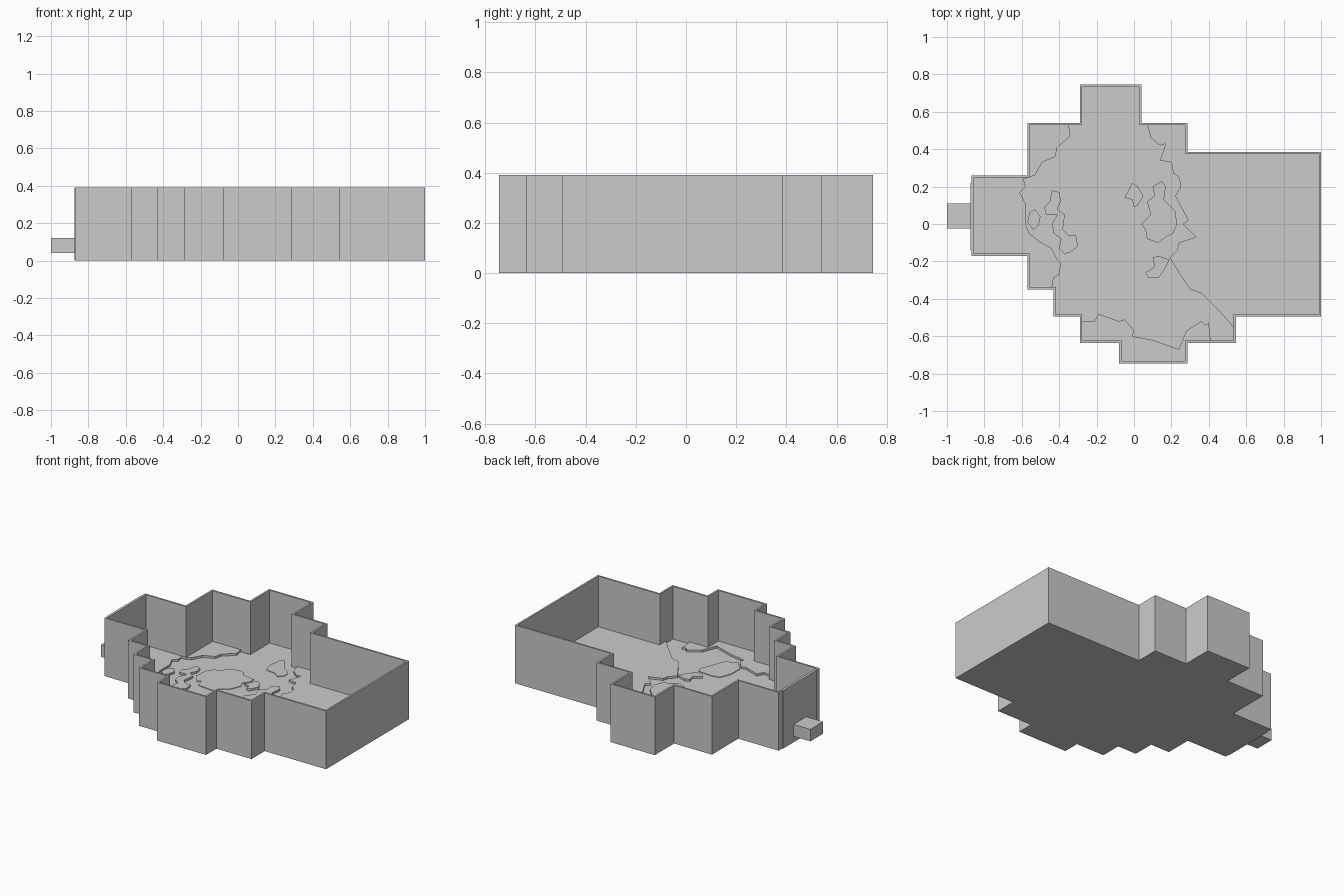
import bpy, bmesh
from mathutils import Vector

if "Cube" in bpy.data.objects:
    bpy.data.objects.remove(bpy.data.objects["Cube"])

WALL, HEIGHT = 0.012, 0.39
WATER, SHOAL, LAND = 0.036, 0.040, 0.050


def finish(name, bm):
    bmesh.ops.recalc_face_normals(bm, faces=bm.faces)
    mesh = bpy.data.meshes.new(name)
    bm.to_mesh(mesh)
    bm.free()
    bpy.context.collection.objects.link(bpy.data.objects.new(name, mesh))


def prism(name, pts, z0, z1):
    """Extrude a flat outline given in hundredths of a unit."""
    bm = bmesh.new()
    face = bm.faces.new([bm.verts.new((x / 100, y / 100, z0)) for x, y in pts])
    top = bmesh.ops.extrude_face_region(bm, geom=[face], use_keep_orig=True)["geom"]
    for v in top:
        if isinstance(v, bmesh.types.BMVert):
            v.co.z = z1
    finish(name, bm)


def box(name, x0, x1, y0, y1, z0, z1):
    prism(name, [(x0, y0), (x1, y0), (x1, y1), (x0, y1)], z0, z1)


def tray(name, pts):
    """Stepped outer wall, rim, inner wall and floor as one shell."""
    outer = [Vector((x / 100, y / 100)) for x, y in pts]
    inner = []
    for i, p in enumerate(outer):
        a = (p - outer[i - 1]).normalized()
        b = (outer[(i + 1) % len(outer)] - p).normalized()
        inner.append(p + WALL * Vector((a.y + b.y, -a.x - b.x)))
    bm = bmesh.new()
    rings = [[bm.verts.new((p.x, p.y, z)) for p in ring]
             for ring, z in ((outer, 0), (outer, HEIGHT), (inner, HEIGHT), (inner, WATER))]
    for r, s in zip(rings, rings[1:]):
        for i in range(len(r)):
            bm.faces.new((r[i - 1], r[i], s[i], s[i - 1]))
    bm.faces.new(rings[0])
    bm.faces.new(rings[-1])
    finish(name, bm)


# Stepped tray
tray("stepped_tray", [
    (-87, 26), (-57, 26), (-57, 54), (-29, 54), (-29, 74.5), (4, 74.5), (4, 54),
    (28.5, 54), (28.5, 38.5), (100, 38.5), (100, -49.5), (54.5, -49.5), (54.5, -63.5),
    (28.5, -63.5), (28.5, -74.5), (-8, -74.5), (-8, -63.5), (-29, -63.5), (-29, -49.5),
    (-43, -49.5), (-43, -35), (-57, -35), (-57, -17), (-87, -17)])

# Side peg and its thin end plate
box("side_peg", -100, -87, -2.5, 11, 0.04, 0.12)
box("end_plate", -87.5, -87, -14, 22, 0, HEIGHT)

# Raised land around the basin
prism("left_land", [
    (-35, 53.4), (-34, 47), (-41, 41), (-42, 36), (-49, 33), (-53, 26), (-59, 24),
    (-58, 20), (-61, 17), (-58, 11), (-58, 0), (-56, -5), (-51, -9), (-44, -13),
    (-41, -19), (-39, -21), (-40, -27), (-43, -29), (-44, -34.4), (-56.4, -34.4),
    (-56.4, -16.4), (-86.4, -16.4), (-86.4, 25.4), (-56.4, 25.4), (-56.4, 53.4)],
    WATER, LAND)
prism("right_land", [
    (7, 53.4), (9, 46), (14, 42), (17, 43), (14, 34), (20, 33), (21, 27), (24, 25),
    (25, 20), (22, 15), (29, 2), (26, 0), (33, -7), (24, -10), (23, -14), (19, -18),
    (24, -26), (30, -35), (36, -37), (46, -47), (53.9, -56), (53.9, -48.9),
    (99.4, -48.9), (99.4, 37.9), (27.9, 37.9), (27.9, 53.4)], WATER, LAND)
prism("front_land", [
    (-28.4, -52), (-21, -52), (-19, -48), (-8, -52), (-5, -51), (0, -57), (-1, -60),
    (10, -62), (24, -67), (28, -57), (36, -52), (38, -54), (40, -53), (41, -62.9),
    (27.9, -62.9), (27.9, -73.9), (-7.4, -73.9), (-7.4, -62.9), (-28.4, -62.9)],
    WATER, LAND)

# Small islands
prism("left_island", [
    (-44, 18), (-40, 17), (-39, 12), (-41, 8), (-37, 5), (-38, -3), (-35, -6), (-31, -6),
    (-30, -12), (-34, -15), (-37, -16), (-40, -13), (-39, -8), (-43, -5), (-44, 0),
    (-41, 5), (-47, 5), (-48, 9), (-45, 12)], WATER, LAND)
prism("left_islet", [(-56, 6), (-53, 8), (-50, 4), (-51, -1), (-54, -3), (-57, 1)],
      WATER, LAND)
prism("middle_islet", [(-1, 22), (2, 20), (5, 15), (2, 10), (0, 9), (-1, 13), (-5, 14),
                       (-3, 18)], WATER, LAND)
prism("right_island", [
    (15, 23), (17, 20), (16, 13), (22, 7), (23, 0), (21, -5), (17, -7), (13, -10),
    (7, -8), (6, -3), (4, 0), (9, 5), (7, 12), (11, 15), (10, 20)], WATER, LAND)
prism("right_islet", [(13, -17), (19, -19), (17, -23), (13, -29), (8, -29), (6, -26),
                      (11, -23), (10, -18)], WATER, LAND)

# Broad shallow patches
prism("middle_shoal", [
    (-37, 9), (-36, 18), (-33, 22), (-29, 23), (-27, 27), (-20, 30), (-16, 29), (-14, 26),
    (-5, 24), (-5, 20), (-8, 16), (-6, 12), (-9, 5), (-15, 0), (-16, -3), (-28, -2),
    (-30, 4), (-32, 2)], WATER, SHOAL)
prism("back_shoal", [(-8, 55), (-5, 57), (0, 49), (4, 46), (7, 43), (7, 39), (4, 36),
                     (0, 39), (-7, 40), (-9, 46)], WATER, SHOAL)
prism("front_shoal", [(-5, -41), (-2, -33), (4, -32), (14, -33), (15, -37), (12, -44),
                      (9, -53), (1, -57), (-5, -50)], WATER, SHOAL)
